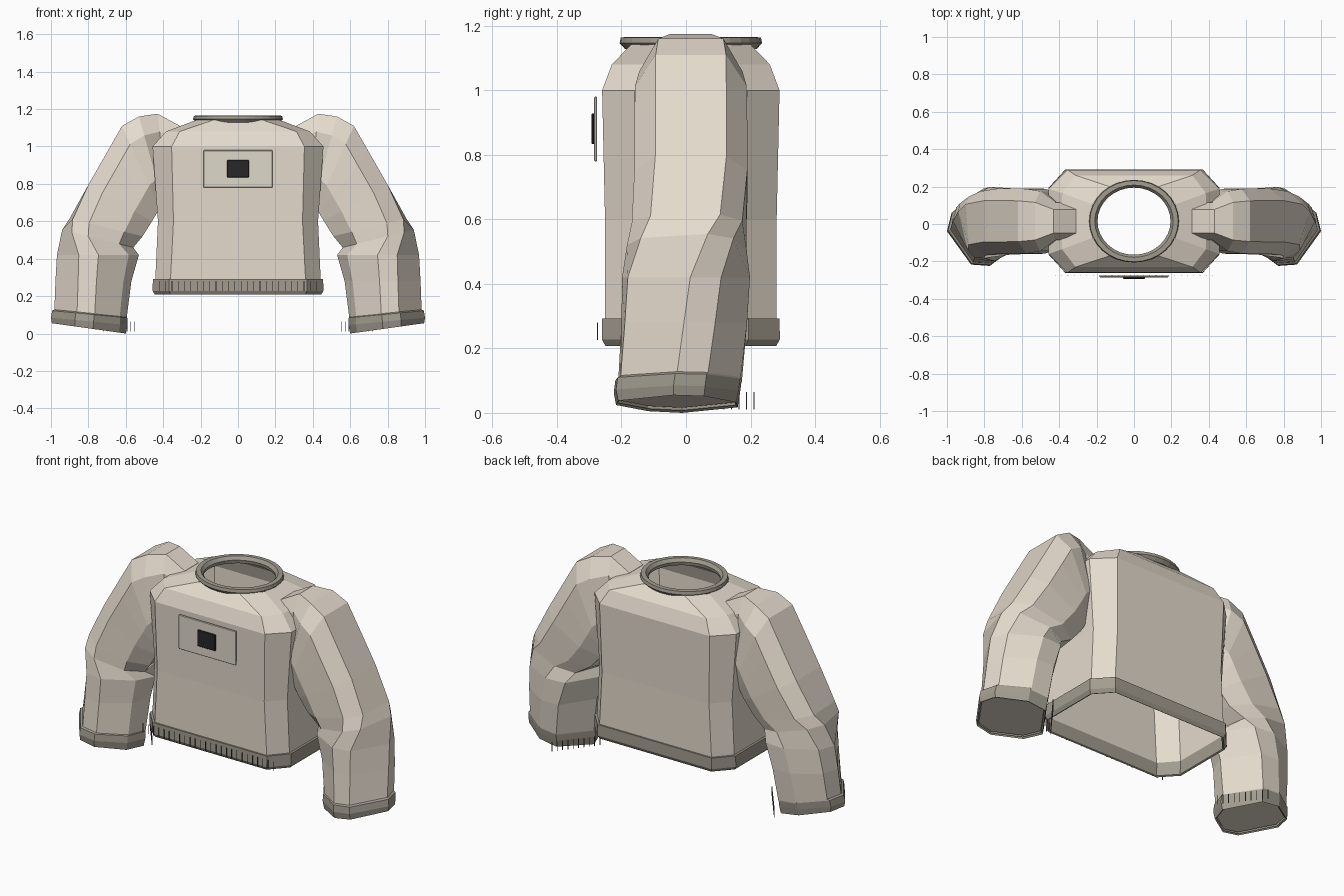
import bpy, bmesh, math

if "Cube" in bpy.data.objects:
    bpy.data.objects.remove(bpy.data.objects["Cube"])

def material(name, rgb):
    m = bpy.data.materials.new(name)
    m.diffuse_color = (*rgb, 1)
    m.use_nodes = True
    m.node_tree.nodes["Principled BSDF"].inputs["Base Color"].default_value = m.diffuse_color
    return m

FABRIC = material("beige fabric", (0.785, 0.71, 0.615))
PANEL = material("pale panel", (0.74, 0.69, 0.59))
TRIM = material("grey trim", (0.36, 0.33, 0.275))
RIB = material("dark rib", (0.15, 0.14, 0.115))
DARK = material("dark display", (0.02, 0.02, 0.024))

def finish(name, bm, mat):
    me = bpy.data.meshes.new(name)
    bm.to_mesh(me)
    bm.free()
    me.materials.append(mat)
    ob = bpy.data.objects.new(name, me)
    bpy.context.collection.objects.link(ob)
    return ob

def loft(name, rings, mat, cap_start=False, cap_end=False, closed=False):
    """Skin a list of point rings; optionally cap the ends."""
    bm = bmesh.new()
    vs = [[bm.verts.new(p) for p in r] for r in rings]
    n = len(vs[0])
    pairs = list(zip(vs, vs[1:])) + ([(vs[-1], vs[0])] if closed else [])
    for a, b in pairs:
        for i in range(n):
            j = (i + 1) % n
            bm.faces.new((a[i], a[j], b[j], b[i]))
    if cap_start:
        bm.faces.new(vs[0][::-1])
    if cap_end:
        bm.faces.new(vs[-1])
    bmesh.ops.recalc_face_normals(bm, faces=bm.faces)
    return finish(name, bm, mat)

def boxes(name, items, mat):
    """One mesh made of (centre, size) boxes."""
    bm = bmesh.new()
    for c, s in items:
        for v in bmesh.ops.create_cube(bm, size=1)["verts"]:
            v.co = [c[k] + v.co[k] * s[k] for k in range(3)]
    return finish(name, bm, mat)

YC = 0.015

def chamfered(z, hx, hy, fx, cy):
    """Octagon: half width, half depth, half front-face width, half side-face depth."""
    pts = [(hx, -cy), (hx, cy), (fx, hy), (-fx, hy),
           (-hx, cy), (-hx, -cy), (-fx, -hy), (fx, -hy)]
    return [(x, y + YC, z) for x, y in pts]

# Torso shell, open at the neck and waist
loft("torso", [chamfered(*r) for r in [
    (0.27, 0.443, 0.266, 0.362, 0.172),
    (0.60, 0.428, 0.266, 0.345, 0.172),
    (1.00, 0.457, 0.275, 0.355, 0.175),
    (1.08, 0.385, 0.245, 0.312, 0.150),
    (1.142, 0.222, 0.185, 0.130, 0.090)]], FABRIC)

# Waist band
loft("waist_hem", [chamfered(*r) for r in [
    (0.292, 0.440, 0.262, 0.360, 0.170),
    (0.292, 0.455, 0.275, 0.368, 0.178),
    (0.228, 0.457, 0.276, 0.368, 0.178),
    (0.208, 0.445, 0.265, 0.360, 0.172),
    (0.212, 0.436, 0.258, 0.354, 0.168)]], TRIM, closed=True)

# Neck ring, slightly oval
collar = [(0.200, 1.126), (0.222, 1.128), (0.240, 1.146),
          (0.236, 1.164), (0.210, 1.165), (0.195, 1.146)]
loft("neck_ring", [[(r * math.cos(t * math.tau / 32),
                     YC + 0.92 * r * math.sin(t * math.tau / 32), z)
                    for t in range(32)] for r, z in collar], TRIM, closed=True)

# Unit chamfered section for the sleeves
OCT = [(1, -.63), (1, .63), (.56, 1), (-.45, 1), (-1, .63), (-1, -.63), (-.45, -1), (.56, -1)]

def section(ox, oz, ix, iz, yc, yb, twist, side):
    """Sleeve ring spanning an outer and an inner point, turned by twist degrees."""
    c, s = math.cos(math.radians(twist)), math.sin(math.radians(twist))
    pts = [(u * c - v * s, u * s + v * c) for u, v in OCT]
    lo, hi = min(p[0] for p in pts), max(p[0] for p in pts)
    mv = max(abs(p[1]) for p in pts)
    out = []
    for u, v in pts:
        t = (u - lo) / (hi - lo)
        out.append((side * (ix + (ox - ix) * t), yc + yb * v / mv, iz + (oz - iz) * t))
    return out

SLEEVE = [
    (0.31, 1.110, 0.33, 0.80, 0.015, 0.100, 0),
    (0.43, 1.175, 0.38, 0.74, 0.015, 0.100, 0),
    (0.53, 1.160, 0.40, 0.70, 0.015, 0.160, 0),
    (0.62, 1.110, 0.42, 0.67, 0.015, 0.173, 0),
    (0.70, 0.970, 0.43, 0.65, 0.015, 0.175, 0),
    (0.80, 0.795, 0.46, 0.60, 0.015, 0.175, 0),
    (0.90, 0.615, 0.51, 0.52, 0.010, 0.178, -4),
    (0.94, 0.555, 0.56, 0.46, 0.005, 0.188, -14),
    (0.968, 0.42, 0.53, 0.42, 0.005, 0.203, -30),
    (0.976, 0.28, 0.57, 0.28, 0.000, 0.200, -34),
    (0.982, 0.12, 0.595, 0.085, -0.015, 0.195, -36),
    (0.982, 0.068, 0.612, 0.016, -0.025, 0.184, -36)]
CUFF = [
    (0.982, 0.128, 0.598, 0.09, -0.015, 0.194, -36),
    (0.994, 0.122, 0.592, 0.084, -0.020, 0.199, -36),
    (1.000, 0.085, 0.590, 0.045, -0.025, 0.199, -36),
    (0.995, 0.055, 0.600, 0.000, -0.025, 0.192, -36),
    (0.984, 0.060, 0.611, 0.008, -0.025, 0.185, -36)]

for label, side in (("right", 1), ("left", -1)):
    loft(label + "_sleeve", [section(*r, side) for r in SLEEVE], FABRIC,
         cap_start=True, cap_end=True)
    loft(label + "_cuff", [section(*r, side) for r in CUFF], TRIM)
    # Short ribs behind the inner side of the cuff
    boxes(label + "_cuff_ribs", [((side * (0.555 + 0.018 * i), 0.0235 * i, 0.038),
                                  (0.003, 0.003, 0.054)) for i in range(10)], RIB)

# Ribs along the front of the waist band
boxes("waist_ribs", [((-0.42 + 0.84 * i / 25, -0.275, 0.253), (0.003, 0.003, 0.054))
                     for i in range(26)], RIB)

# Chest panel and its display, with softly bevelled edges
for name, x, z0, z1, y, d, mat in (
        ("chest_panel", 0.185, 0.78, 0.98, -0.280, 0.0098, PANEL),
        ("chest_display", 0.058, 0.833, 0.928, -0.288, 0.0098, DARK)):
    ob = boxes(name, [((0, y, (z0 + z1) / 2), (2 * x, d, z1 - z0))], mat)
    bev = ob.modifiers.new("bevel", 'BEVEL')
    bev.width = 0.003
    bev.segments = 1
